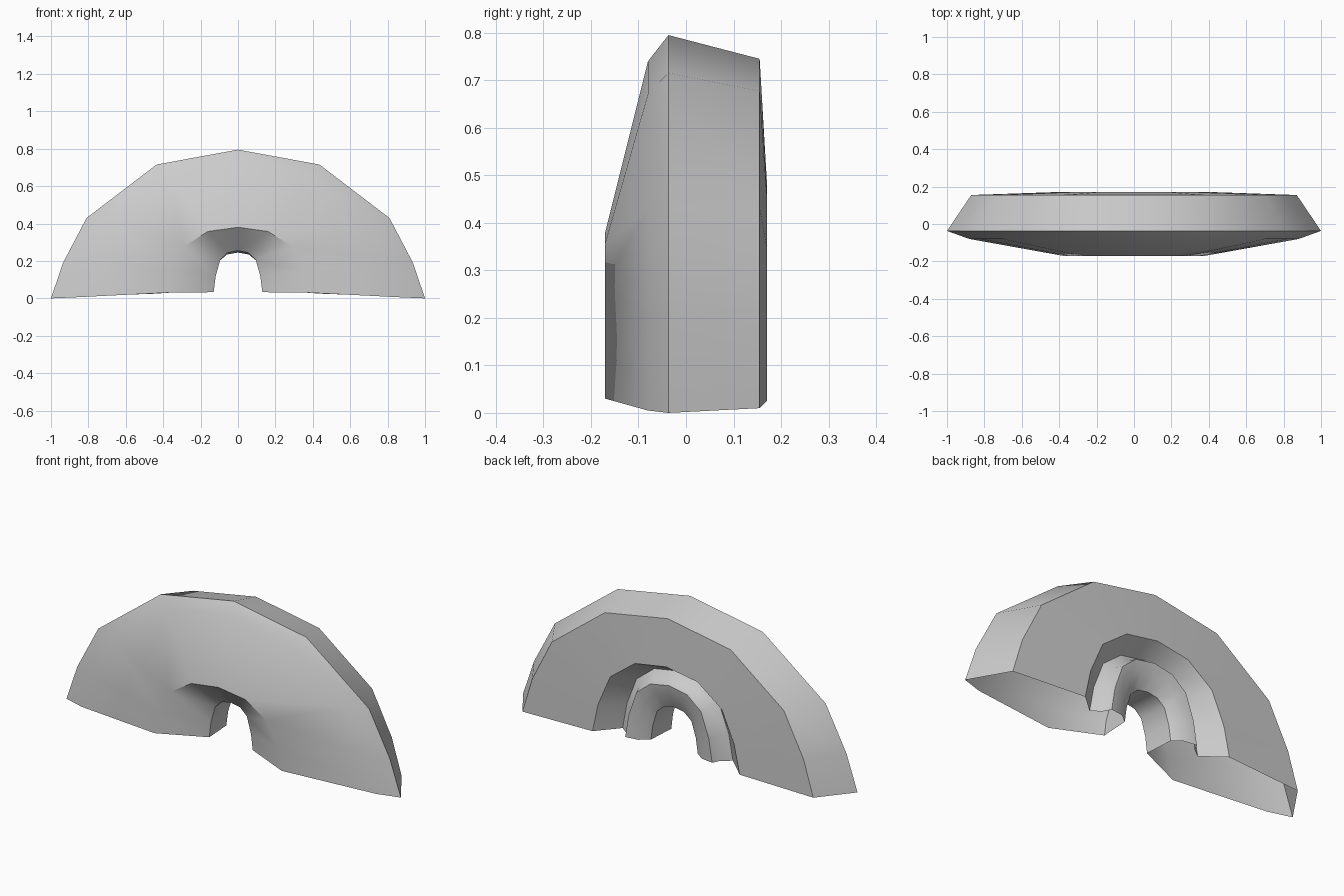
import bpy, bmesh

if "Cube" in bpy.data.objects:
    bpy.data.objects.remove(bpy.data.objects["Cube"])

# Cross-section rings: half width, depth y, base z, top z
RINGS = [
    (1.00, -0.037, 0.000, 0.795),   # outer tread edge
    (0.88, -0.080, 0.005, 0.740),   # front bevel
    (0.38, -0.170, 0.030, 0.380),   # front bulge
    (0.13, -0.060, 0.033, 0.255),   # bore, front
    (0.14, 0.100, 0.033, 0.245),    # bore, back
    (0.19, 0.138, 0.033, 0.325),    # hub rim
    (0.26, 0.148, 0.033, 0.380),
    (0.28, 0.108, 0.033, 0.390),
    (0.33, 0.070, 0.033, 0.430),    # groove around hub
    (0.44, 0.170, 0.025, 0.490),    # back bulge
    (0.87, 0.155, 0.010, 0.745),    # back tread edge
]

# Arch shape from foot to crown, as fractions, for the widest and narrowest ring
OUTER = [(1, 0), (0.935, 0.24), (0.81, 0.54), (0.435, 0.90), (0, 1)]
INNER = [(1, 0), (0.92, 0.38), (0.73, 0.78), (0.42, 0.95), (0, 1)]


def ring_points(width, y, base, top):
    t = (width - 0.13) / 0.87
    half = []
    for (ox, oz), (ix, iz) in zip(OUTER, INNER):
        fx, fz = ix + (ox - ix) * t, iz + (oz - iz) * t
        half.append((width * fx, y, base + (top - base) * fz))
    return half + [(-x, y, z) for x, y, z in half[-2::-1]]


# Half wheel shell, open underneath
bm = bmesh.new()
rows = [[bm.verts.new(p) for p in ring_points(*r)] for r in RINGS]
for i, row in enumerate(rows):
    nxt = rows[(i + 1) % len(rows)]
    for k in range(len(row) - 1):
        bm.faces.new((row[k], row[k + 1], nxt[k + 1], nxt[k]))
mesh = bpy.data.meshes.new("half_wheel_arch")
bm.to_mesh(mesh)
bm.free()
arch = bpy.data.objects.new("half_wheel_arch", mesh)
bpy.context.collection.objects.link(arch)

# Soft bevels, crisp outer edges
bpy.context.view_layer.objects.active = arch
arch.select_set(True)
bpy.ops.object.shade_smooth_by_angle(angle=0.75)
